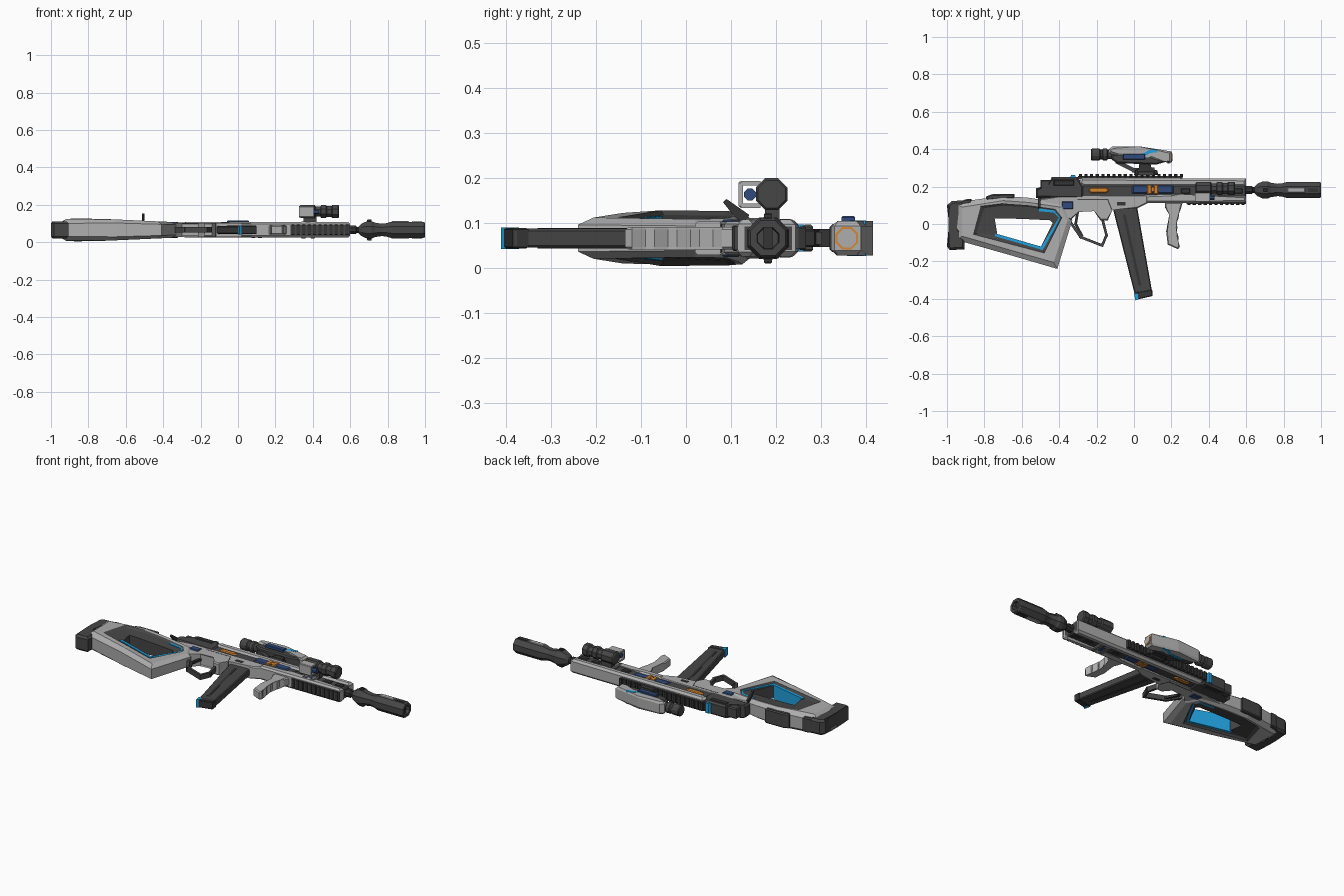
import bpy, bmesh, math
from mathutils import Vector

C = 0.066  # height of the rifle's mid plane (it lies on its side)


def material(name, r, g, b):
    m = bpy.data.materials.new(name)
    m.diffuse_color = (r, g, b, 1)
    return m


LIGHT = material("light_grey", .42, .42, .42)
MID = material("mid_grey", .16, .16, .16)
DARK = material("dark_grey", .062, .062, .062)
BLACK = material("charcoal", .035, .035, .036)
BLUE = material("bright_blue", .015, .36, .75)
NAVY = material("navy_blue", .03, .07, .2)
ORANGE = material("orange", .68, .24, .03)


def finish(name, bm, *mats):
    bmesh.ops.recalc_face_normals(bm, faces=bm.faces)
    me = bpy.data.meshes.new(name)
    bm.to_mesh(me)
    bm.free()
    for m in mats:
        me.materials.append(m)
    ob = bpy.data.objects.new(name, me)
    bpy.context.collection.objects.link(ob)
    return ob


def prism(name, pts, h, mat, bev=0, zc=C):
    """Side profile extruded symmetrically; h is a half width or a function of x."""
    w = h if callable(h) else (lambda x: h)
    bm = bmesh.new()
    top, bot = [[bm.verts.new((x, y, zc + s * w(x))) for x, y in pts] for s in (1, -1)]
    caps = [bm.faces.new(top), bm.faces.new(bot[::-1])]
    n = len(pts)
    for i in range(n):
        j = (i + 1) % n
        bm.faces.new((top[i], bot[i], bot[j], top[j]))
    if bev:
        rim = [e for f in caps for e in f.edges]
        bmesh.ops.bevel(bm, geom=rim, offset=bev, segments=1, affect='EDGES', clamp_overlap=True)
    return finish(name, bm, mat)


def box(name, x0, x1, y0, y1, h, mat, bev=0, zc=C):
    return prism(name, [(x0, y0), (x1, y0), (x1, y1), (x0, y1)], h, mat, bev, zc)


def strip(name, pts, width, h, mat):
    """Chain of straight bars along a path."""
    for a, b in zip(pts, pts[1:]):
        a, b = Vector(a), Vector(b)
        d = (b - a).normalized() * width / 2
        n = Vector((-d.y, d.x))
        prism(name, [tuple(p) for p in (a - d + n, b + d + n, b + d - n, a - d - n)], h, mat)


def lathe(name, prof, y, z, mat, n=8):
    """Faceted turned part along x from (x, radius) pairs."""
    bm = bmesh.new()
    rings = [[bm.verts.new((x, y + r * math.cos((i + .5) * math.tau / n), z + r * math.sin((i + .5) * math.tau / n)))
              for i in range(n)] for x, r in prof]
    for a, b in zip(rings, rings[1:]):
        for i in range(n):
            bm.faces.new((a[i], a[(i + 1) % n], b[(i + 1) % n], b[i]))
    bm.faces.new(rings[0])
    bm.faces.new(rings[-1])
    return finish(name, bm, mat)


# Stock: ring of lofted loops around the thumb hole, light shell with a dark recess
def stock_w(x):
    return .066 - .045 * max(0, x + .88) - .2 * max(0, -.88 - x)


outer = [(-.96, .115), (-.70, .15), (-.56, .14), (-.37, .11), (-.33, .02), (-.41, -.24), (-.66, -.167), (-.95, -.085)]
ridge = [(-.92, .09), (-.70, .125), (-.56, .115), (-.39, .09), (-.355, .02), (-.43, -.205), (-.66, -.14), (-.92, -.065)]
recess = [(-.82, .095), (-.70, .11), (-.56, .1), (-.42, .08), (-.385, .035), (-.48, -.155), (-.62, -.118), (-.86, -.055)]
inner = [(-.80, .085), (-.70, .098), (-.56, .09), (-.43, .07), (-.397, .03), (-.485, -.145), (-.62, -.108), (-.845, -.05)]
hole = [(-.745, .03), (-.68, .03), (-.55, .025), (-.45, .02), (-.435, .005), (-.5, -.125), (-.6, -.098), (-.73, -.06)]
half = [(outer, .66), (ridge, 1), (recess, .95), (inner, .8), (hole, .72)]
loops = [(p, k) for p, k in half] + [(p, -k) for p, k in half[::-1]]
bm = bmesh.new()
vs = [[bm.verts.new((x, y, C + k * stock_w(x))) for x, y in p] for p, k in loops]
for s in range(10):
    a, b = vs[s], vs[(s + 1) % 10]
    for i in range(8):
        f = bm.faces.new((a[i], a[(i + 1) % 8], b[(i + 1) % 8], b[i]))
        f.material_index = 1 if 2 <= s <= 6 else 0
finish("stock", bm, LIGHT, DARK)

strip("stock_light_strip", [(-.50, .075), (-.425, .068), (-.392, .035), (-.492, -.13), (-.735, -.06)], .015,
      lambda x: .8 * stock_w(x) + .002, BLUE)
prism("butt_pad", [(-1, .1), (-.975, .122), (-.91, .127), (-.905, .09), (-.95, .06), (-.96, -.03), (-.905, -.075),
                   (-.905, -.135), (-.985, -.14), (-1, -.12), (-.98, -.03), (-.98, .03)], .046, DARK, .012)
for x0, x1, y in ((-.79, -.64, .147), (-.93, -.87, .12)):
    prism("cheek_rest", [(x0, y - .02), (x1, y - .01), (x1, y + .014), (x0 + .03, y + .012), (x0, y)], .044, DARK, .006)

# Lower receiver, pistol grip joint and trigger group
prism("lower_receiver", [(-.54, .13), (-.36, .15), (.08, .155), (.08, .115), (.02, .085), (-.12, .08), (-.14, .02),
                         (-.18, .02), (-.21, .075), (-.3, .07), (-.34, .02), (-.42, .08)], .037, LIGHT, .006)
box("receiver_insert", -.385, -.325, .08, .12, .042, NAVY, .004)
strip("trigger_guard", [(-.34, .01), (-.285, -.07), (-.17, -.115), (-.147, -.06), (-.17, .03)], .014, .015, DARK)
strip("trigger", [(-.30, .07), (-.312, 0), (-.28, -.06)], .014, .007, BLACK)
box("magazine_release", -.09, -.045, .1, .118, .039, BLACK)
strip("receiver_seam", [(-.3, .13), (-.14, .13), (-.12, .08)], .006, .0375, DARK)

# Magazine
prism("magazine", [(-.115, .09), (.015, .1), (.1, -.38), (.01, -.4)], .021, DARK, .005)
prism("magazine_base", [(.004, -.365), (.097, -.35), (.1, -.385), (.012, -.405)], .023, BLACK, .004)
prism("magazine_marker", [(0, -.37), (.02, -.374), (.024, -.4), (.008, -.41)], .0235, BLUE)
prism("magazine_rib", [(-.06, .05), (-.045, .05), (.04, -.33), (.025, -.33)], .0225, BLACK)

# Upper receiver and handguard
box("receiver_core", -.5, .6, .13, .235, .032, DARK, .006)
prism("upper_shell", [(-.3, .215), (-.27, .2), (.6, .2), (.6, .243), (-.28, .247)], .042, LIGHT, .012)
prism("lower_handguard", [(.06, .112), (.6, .115), (.6, .15), (.25, .15), (.2, .16), (.06, .155)], .041, LIGHT, .01)
prism("rear_block", [(-.525, .14), (-.525, .19), (-.45, .2), (-.44, .25), (-.3, .25), (-.27, .2), (-.27, .135)],
      .039, DARK, .01)
box("rear_block_step", -.43, -.32, .205, .235, .043, BLACK, .004)
prism("rear_marker", [(-.345, .245), (-.31, .245), (-.315, .262), (-.335, .262)], .03, BLUE)
prism("ejection_cover", [(-.245, .18), (-.23, .165), (-.15, .165), (-.13, .18), (-.15, .195), (-.23, .195)],
      .037, ORANGE, .005)
box("power_cell", -.01, .21, .162, .208, .038, NAVY, .006)
for x in (.07, .105):
    box("power_cell_band", x, x + .025, .16, .21, .043, ORANGE, .004)
box("power_cell_bridge", .07, .13, .176, .194, .041, ORANGE)
for x in (.25, .45, .53):
    box("handguard_vent", x, x + .05, .162, .19, .036, BLACK, .003)
for x in (.335, .385):
    box("handguard_clamp", x, x + .03, .13, .21, .045, MID, .005)
box("clamp_insert", .365, .385, .15, .195, .042, NAVY)

# Accessory rails above and below the receiver
box("top_rail", -.3, .26, .24, .256, .024, DARK)
box("bottom_rail", .28, .6, .108, .12, .026, DARK)
for i in range(19):
    box("top_rail_tooth", -.295 + .03 * i, -.278 + .03 * i, .25, .266, .026, BLACK, .003)
for i in range(11):
    box("bottom_rail_tooth", .285 + .029 * i, .302 + .029 * i, .102, .115, .028, BLACK, .003)

# Foregrip with finger steps
prism("foregrip", [(.165, .115), (.26, .115), (.25, .08), (.235, .06), (.238, .03), (.222, .01), (.232, -.02), (.222, -.04),
                   (.238, -.07), (.23, -.09), (.245, -.12), (.235, -.135), (.18, -.11), (.172, -.04), (.195, .05),
                   (.165, .09)], .025, LIGHT, .006)

# Charging lever on the upper side
bm = bmesh.new()
for x in (-.513, -.501):
    for y, z in ((.082, .146), (.09, .153), (.14, .118), (.13, .085)):
        bm.verts.new((x, y, z))
bmesh.ops.convex_hull(bm, input=bm.verts)
finish("charging_lever", bm, BLACK)

# Barrel and muzzle device
lathe("barrel", [(.58, .024), (.63, .024), (.635, .018), (.7, .018)], .182, C, BLACK)
lathe("muzzle_collar", [(.645, .02), (.66, .036), (.69, .05), (.715, .05), (.73, .042), (.78, .034)], .182, C, DARK)
lathe("suppressor", [(.75, .034), (.79, .038), (.82, .047), (.99, .047), (1, .042), (1, .026), (.96, .024)],
      .182, C, DARK)
box("suppressor_plate", .82, .915, .168, .196, .047, LIGHT, .003)
box("suppressor_slot", .93, .985, .172, .192, .046, BLACK)
box("collar_tabs", .69, .715, .173, .191, .056, BLACK, .003)

# Scope with mount
prism("scope_body", [(-.135, .4), (-.115, .415), (.03, .415), (.2, .388), (.2, .33), (.185, .322), (.17, .345),
                     (.09, .35), (.07, .365), (-.09, .365), (-.135, .38)], .038, LIGHT, .014)
prism("scope_lower", [(-.12, .375), (.12, .365), (.18, .335), (.12, .318), (-.09, .325), (-.12, .345)], .031, DARK, .007)
lathe("eyepiece", [(-.23, .029), (-.225, .033), (-.185, .033), (-.18, .027), (-.17, .027), (-.165, .033),
                   (-.145, .033), (-.14, .025), (-.1, .025)], .371, C, DARK, 12)
lathe("front_lens_ring", [(.19, .027), (.203, .027)], .357, C, ORANGE)
lathe("front_lens", [(.19, .022), (.205, .022)], .357, C, LIGHT)
strip("scope_light_strip", [(-.03, .365), (.05, .368), (.085, .388), (.115, .39)], .016, .0395, BLUE)
box("scope_side_panel", -.06, .06, .345, .375, .009, NAVY, .003, C + .04)
strip("scope_strut", [(-.085, .33), (0, .287), (.1, .29)], .022, .014, DARK)
prism("scope_mount", [(0, .262), (.13, .262), (.125, .285), (.09, .295), (.085, .335), (.03, .335), (.03, .295),
                      (.005, .285)], .02, BLACK, .004)
box("mount_clamp", .02, .11, .258, .282, .03, DARK, .005)

# Side mounted light on its bracket
lathe("side_light", [(.33, .03), (.335, .038), (.41, .038), (.415, .03), (.44, .03), (.445, .037), (.47, .037),
                     (.475, .032), (.5, .032), (.505, .038), (.535, .038), (.54, .033)], .19, .164, DARK)
box("side_light_stem", .35, .42, .175, .208, .022, DARK, 0, .124)
for z in (.138, .188):
    box("bracket_arm", .325, .405, .122, .165, .005, LIGHT, 0, z)
box("bracket_wall", .325, .405, .117, .126, .029, LIGHT, .003, .163)
lathe("laser_tube", [(.33, .014), (.43, .014)], .142, .163, NAVY)
